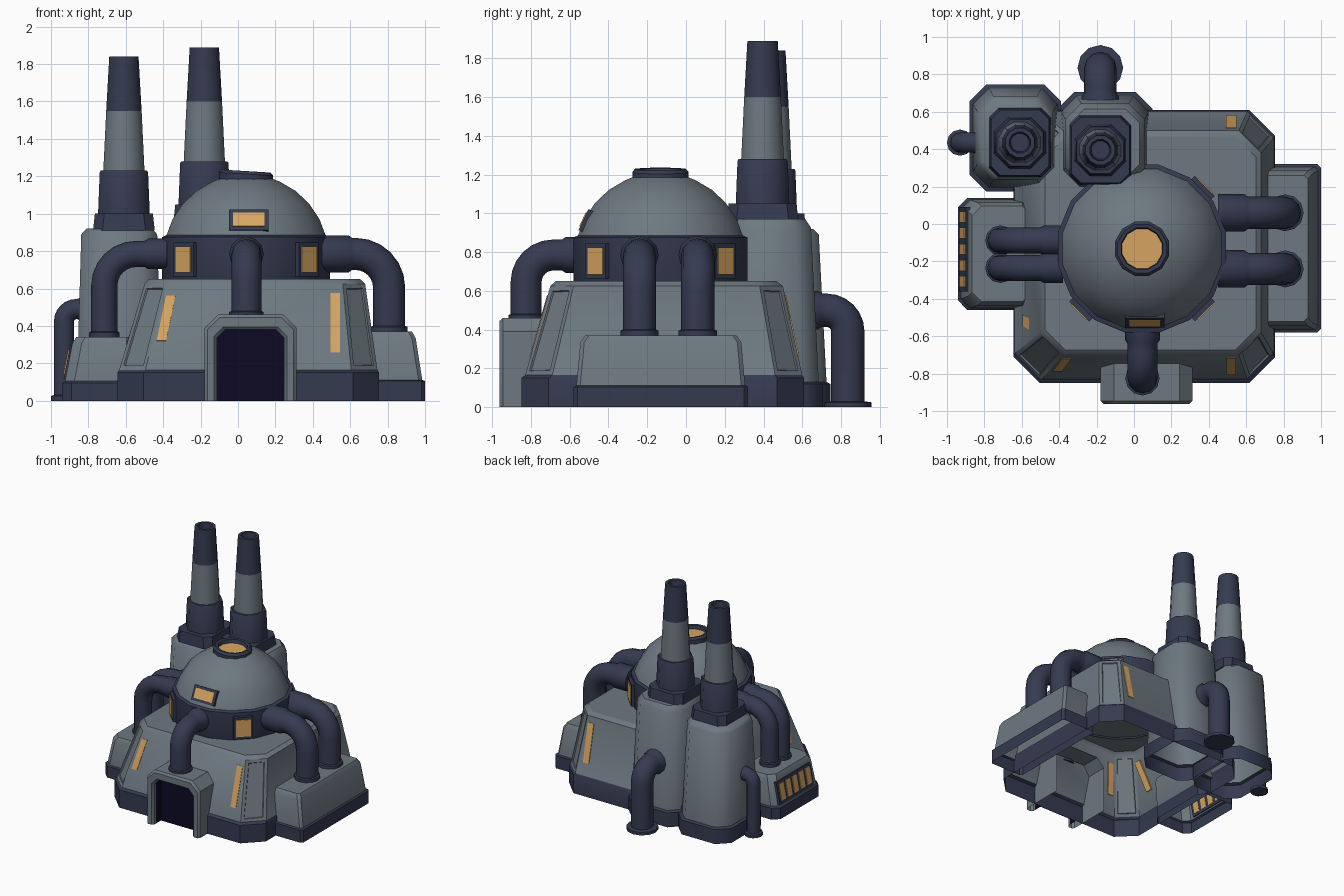
import bpy, bmesh, math
from mathutils import Vector

if "Cube" in bpy.data.objects:
    bpy.data.objects.remove(bpy.data.objects["Cube"])


def mat(name, c):
    m = bpy.data.materials.new(name)
    m.diffuse_color = (*c, 1)
    m.use_nodes = True
    m.node_tree.nodes["Principled BSDF"].inputs["Base Color"].default_value = m.diffuse_color
    return m


MATS = [mat("grey_plating", (0.153, 0.19, 0.218)), mat("navy_metal", (0.035, 0.043, 0.08)),
        mat("amber_glow", (0.69, 0.38, 0.12)), mat("door_black", (0.004, 0.003, 0.017))]
GREY, NAVY, AMBER, BLACK = range(4)


def finish(name, bm, angle):
    bmesh.ops.recalc_face_normals(bm, faces=bm.faces)
    me = bpy.data.meshes.new(name)
    bm.to_mesh(me)
    bm.free()
    for m in MATS:
        me.materials.append(m)
    ob = bpy.data.objects.new(name, me)
    bpy.context.collection.objects.link(ob)
    bpy.ops.object.select_all(action='DESELECT')
    ob.select_set(True)
    bpy.context.view_layer.objects.active = ob
    bpy.ops.object.shade_smooth_by_angle(angle=math.radians(angle))
    return ob


def loft(name, rings, mats, cap_end=None, cap_start=None, closed=True, panel_segment=None, angle=35):
    """Skin a list of point rings; mats has one colour per segment."""
    bm = bmesh.new()
    vr = [[bm.verts.new(p) for p in r] for r in rings]
    n = len(rings[0])
    panels = []
    for s in range(len(vr) - 1):
        for i in range(n if closed else n - 1):
            j = (i + 1) % n
            f = bm.faces.new((vr[s][i], vr[s][j], vr[s + 1][j], vr[s + 1][i]))
            f.material_index = mats[s]
            if s == panel_segment and i % 2 == 0:
                panels.append(f)
    for ring, c in ((vr[-1], cap_end), (vr[0], cap_start)):
        if c is not None:
            bm.faces.new(ring).material_index = c
    if panels:
        bmesh.ops.recalc_face_normals(bm, faces=bm.faces)
        bmesh.ops.inset_individual(bm, faces=panels, thickness=0.035, depth=0)
        bmesh.ops.inset_individual(bm, faces=panels, thickness=0.005, depth=-0.008)
    return finish(name, bm, angle)


def octo(cx, cy, hx, hy, ch, z):
    """Rectangle with cut corners; even edges are the corner cuts."""
    return [(cx + x, cy + y, z) for x, y in (
        (hx - ch, -hy), (hx, -hy + ch), (hx, hy - ch), (hx - ch, hy),
        (-hx + ch, hy), (-hx, hy - ch), (-hx, -hy + ch), (-hx + ch, -hy))]


def circle(cx, cy, r, z, n, off=0.5, tilt=0.0):
    return [(cx + r * math.cos(2 * math.pi * (i + off) / n),
             cy + r * math.sin(2 * math.pi * (i + off) / n),
             z - tilt * r * math.cos(2 * math.pi * (i + off) / n)) for i in range(n)]


def pipe(name, x, y, d, reach, z, z_end, r, bend, start_collar=(0.0, 0.12), foot=1.15, foot_h=0.04):
    """Goes out along d from (x, y, z), bends, and drops to z_end."""
    d = Vector((*d, 0))
    side = Vector((-d.y, d.x, 0))
    c0, c1 = start_collar
    st = [(c0, z, 0, r * 1.16), (c1 - 0.02, z, 0, r * 1.16), (c1, z, 0, r)]
    for k in range(7):
        a = math.pi / 2 * k / 6
        st.append((reach - bend + bend * math.sin(a), z - bend + bend * math.cos(a), a, r))
    q = math.pi / 2
    st += [(reach, z_end + foot_h, q, r), (reach, z_end + foot_h - 0.005, q, r * foot), (reach, z_end, q, r * foot)]
    rings = []
    for u, h, a, rr in st:
        c = Vector((x, y, h)) + d * u
        nrm = d * math.sin(a) + Vector((0, 0, math.cos(a)))
        rings.append([c + rr * (math.cos(t) * side + math.sin(t) * nrm)
                      for t in (2 * math.pi * i / 12 for i in range(12))])
    loft(name, rings, [NAVY] * (len(st) - 1), NAVY, NAVY)


def plate(name, c, nrm, w, h, t, m, lean=0.0):
    """Thin plate facing nrm, sitting centred on the surface; lean shears its top sideways."""
    nrm = Vector(nrm).normalized()
    right = Vector((0, 0, 1)).cross(nrm).normalized()
    up = nrm.cross(right)
    c = Vector(c)
    rings = []
    for k in (-t / 2, t / 2):
        rings.append([c + nrm * k + right * (a * w / 2 + b * lean / 2) + up * (b * h / 2)
                      for a, b in ((-1, -1), (1, -1), (1, 1), (-1, 1))])
    loft(name, rings, [m], m, m)


# main hull: navy plinth and sloped grey walls with recessed corner panels
loft("main_hull", [octo(0.055, -0.12, 0.70, 0.73, 0.14, 0), octo(0.055, -0.12, 0.70, 0.73, 0.14, 0.15),
                   octo(0.055, -0.115, 0.69, 0.715, 0.14, 0.165),
                   octo(0.09, -0.10, 0.59, 0.60, 0.12, 0.625), octo(0.088, -0.103, 0.565, 0.57, 0.11, 0.65)],
     [NAVY, NAVY, GREY, GREY], GREY, panel_segment=2)

# tall slit windows on the hull walls
plate("front_slit_right", (0.52, -0.757, 0.415), (0, -0.46, 0.13), 0.05, 0.33, 0.012, AMBER)
plate("front_slit_left", (-0.385, -0.750, 0.44), (0, -0.46, 0.13), 0.05, 0.25, 0.012, AMBER, 0.05)
plate("side_slit_left", (-0.549, -0.54, 0.435), (-0.46, 0, 0.145), 0.06, 0.27, 0.012, AMBER, 0.05)
plate("back_slit", (0.52, 0.543, 0.42), (0, 0.46, 0.10), 0.055, 0.32, 0.014, AMBER)

# dome on a navy drum, with open glowing top
DX, DY = 0.043, -0.132
loft("dome_drum", [circle(DX, DY, r, z, 16) for r, z in
                   ((0.45, 0.63), (0.458, 0.65), (0.458, 0.875), (0.435, 0.885))], [NAVY] * 3, NAVY)
els = [14, 27, 40, 53, 66, 72]
loft("dome_shell", [circle(DX, DY, 0.45 * math.cos(math.radians(e)), 0.77 + 0.44 * math.sin(math.radians(e)), 16)
                    for e in els], [GREY] * 5)
loft("dome_top_ring", [circle(DX, DY, r, z, 12, tilt=0.06) for r, z in
                       ((0.15, 1.16), (0.15, 1.212), (0.135, 1.228), (0.115, 1.225), (0.11, 1.195))],
     [NAVY] * 4, AMBER)

# framed windows around the drum, and one on the dome front
for nm, sx, sy in (("front_right", 1, -1), ("front_left", -1, -1), ("back_right", 1, 1)):
    for part, w, h, t, m in (("frame", 0.15, 0.18, 0.04, NAVY), ("glass", 0.115, 0.14, 0.052, AMBER)):
        plate(f"drum_window_{part}_{nm}", (DX + sx * 0.321, DY + sy * 0.321, 0.755), (sx, sy, 0), w, h, t, m)
for part, w, h, t, m in (("frame", 0.21, 0.12, 0.06, NAVY), ("glass", 0.17, 0.08, 0.07, AMBER)):
    plate(f"dome_window_{part}", (DX + 0.015, DY - 0.37, 0.955), (0, -0.9, 0.42), w, h, t, m)


# entrance: cut-corner porch with a dark doorway
def arch(hw, h, ch, y):
    return [(0.067 + a, y, b) for a, b in ((-hw, 0), (-hw, h - ch), (-hw + ch, h), (hw - ch, h), (hw, h - ch), (hw, 0))]


loft("entrance_porch", [arch(0.245, 0.46, 0.07, -0.58), arch(0.245, 0.46, 0.07, -0.945),
                        arch(0.23, 0.445, 0.065, -0.962), arch(0.195, 0.395, 0.05, -0.962),
                        arch(0.18, 0.38, 0.045, -0.945), arch(0.18, 0.38, 0.045, -0.925),
                        arch(0.18, 0.38, 0.045, -0.858)],
     [GREY, GREY, GREY, GREY, GREY, BLACK], BLACK, closed=False)

# right side block
loft("right_block", [octo(0.84, -0.13, 0.16, 0.45, 0.02, 0), octo(0.84, -0.13, 0.16, 0.45, 0.02, 0.105),
                     octo(0.83, -0.13, 0.155, 0.435, 0.02, 0.112),
                     octo(0.80, -0.13, 0.15, 0.415, 0.02, 0.335), octo(0.79, -0.13, 0.14, 0.39, 0.02, 0.37)],
     [NAVY, NAVY, GREY, GREY], GREY)

# left side block with glowing grille
loft("left_block", [octo(-0.76, -0.16, 0.18, 0.30, 0.05, 0), octo(-0.76, -0.16, 0.18, 0.30, 0.05, 0.095),
                    octo(-0.75, -0.16, 0.175, 0.29, 0.05, 0.105),
                    octo(-0.715, -0.16, 0.17, 0.275, 0.05, 0.31), octo(-0.705, -0.16, 0.16, 0.255, 0.05, 0.34)],
     [NAVY, NAVY, GREY, GREY], GREY)
gn = (-0.205, 0, 0.04)
plate("grille_frame", (-0.905, -0.135, 0.205), gn, 0.45, 0.18, 0.02, NAVY)
for i in range(5):
    plate(f"grille_slot_{i}", (-0.907, -0.135 + (i - 2) * 0.086, 0.205), gn, 0.058, 0.135, 0.028, AMBER)

# two rear towers
for nm, cx, cy, hx, hy, z, s in (("left", -0.635, 0.46, 0.225, 0.265, 0.92, 0.03),
                                 ("right", -0.155, 0.43, 0.235, 0.255, 0.97, 0.045)):
    loft(f"tower_{nm}", [octo(cx, cy, hx + 0.02, hy + 0.02, 0.09, 0), octo(cx, cy, hx + 0.02, hy + 0.02, 0.09, 0.12),
                         octo(cx, cy, hx, hy, 0.085, 0.13), octo(cx, cy, hx - 0.022, hy - 0.04, 0.085, z - s),
                         octo(cx, cy, hx - 0.05, hy - 0.07, 0.075, z)],
         [NAVY, NAVY, GREY, GREY], GREY, angle=46)

# chimneys: pedestal, octagonal socket, banded hollow stack
for nm, cx, cy, zp, z1, z2, z3 in (("left", -0.61, 0.435, 0.91, 1.23, 1.55, 1.84), ("right", -0.18, 0.395, 0.96, 1.28, 1.60, 1.89)):
    loft(f"chimney_pedestal_{nm}", [octo(cx, cy, 0.165, 0.185, 0.05, zp), octo(cx, cy, 0.155, 0.175, 0.05, zp + 0.09)],
         [NAVY], NAVY)
    loft(f"chimney_socket_{nm}", [circle(cx, cy, r, z, 8) for r, z in
                                  ((0.15, zp + 0.08), (0.14, z1 - 0.01), (0.134, z1))], [NAVY] * 2, NAVY, angle=46)
    loft(f"chimney_stack_{nm}", [circle(cx, cy, r, z, 12) for r, z in
                                 ((0.115, z1 - 0.02), (0.098, z2), (0.081, z3), (0.058, z3), (0.05, z3 - 0.12))],
         [GREY, NAVY, NAVY, NAVY], NAVY)

# bent pipes from the drum to the blocks and porch
for i, y in enumerate((0.06, -0.24)):
    pipe(f"right_pipe_{i}", 0.42, y, (1, 0), 0.388, 0.785, 0.36, 0.086, 0.18, (0.03, 0.19))
for i, y in enumerate((-0.088, -0.235)):
    pipe(f"left_pipe_{i}", -0.38, y, (-1, 0), 0.335, 0.785, 0.33, 0.07, 0.17, (0.0, 0.12))
pipe("front_pipe", 0.045, -0.54, (0, -1), 0.285, 0.785, 0.44, 0.08, 0.14, (0.0, 0.10))

# rear and left drain pipes reaching the ground
pipe("rear_drain_pipe", -0.18, 0.62, (0, 1), 0.215, 0.50, 0, 0.086, 0.11, (0.0, 0.08), 1.42, 0.03)
pipe("left_drain_pipe", -0.83, 0.435, (-1, 0), 0.10, 0.49, 0, 0.054, 0.065, (0.0, 0.03), 1.3, 0.03)
